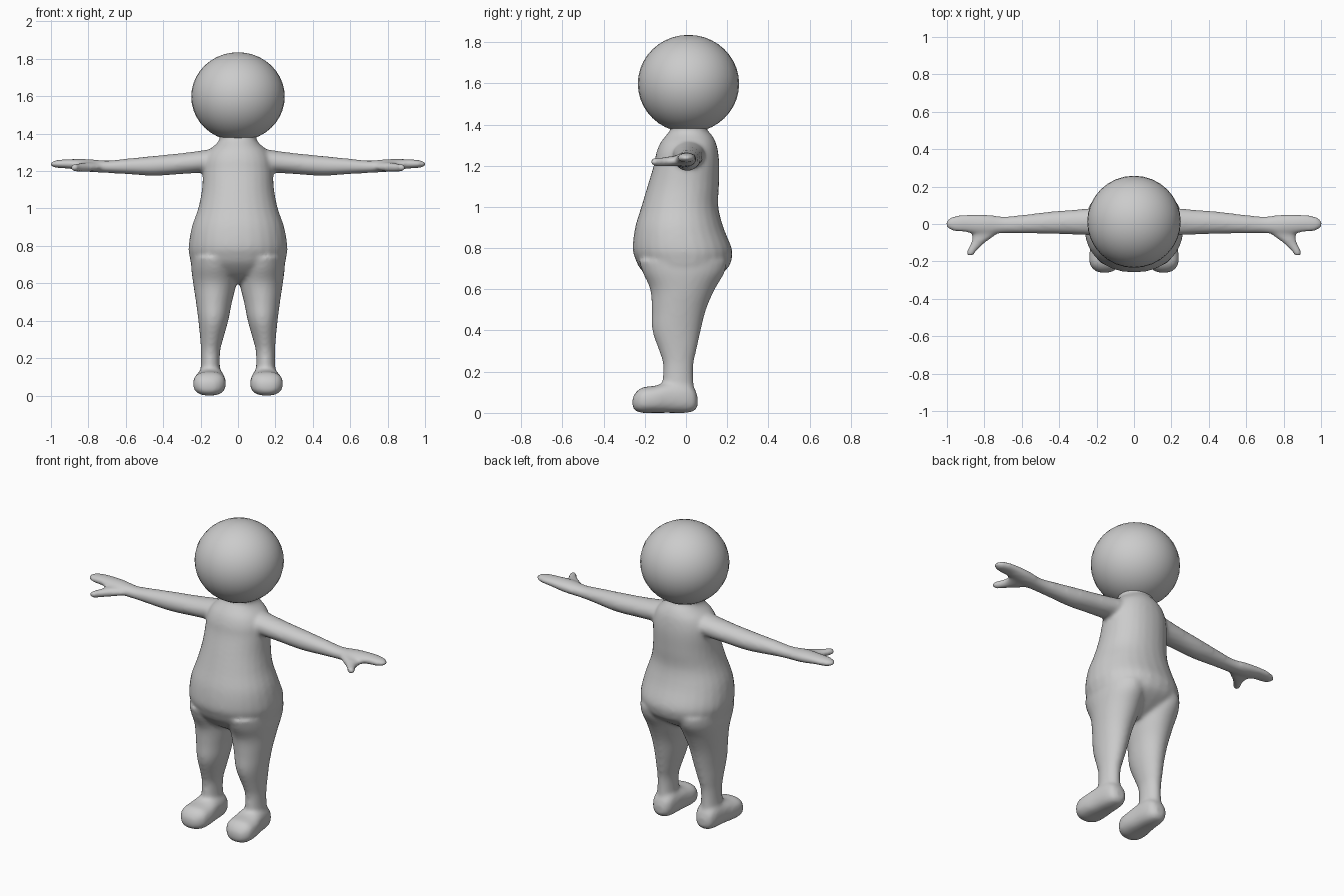
import bpy, bmesh, math


def spline(rows, steps=4):
    """Smoothly resample rows of numbers (Catmull-Rom)."""
    out = []
    for i in range(len(rows) - 1):
        a, b = rows[max(i - 1, 0)], rows[i]
        c, d = rows[i + 1], rows[min(i + 2, len(rows) - 1)]
        for k in range(steps):
            t = k / steps
            out.append([0.5 * (2*q + (r - p)*t + (2*p - 5*q + 4*r - s)*t*t
                               + (3*q - p - 3*r + s)*t**3)
                        for p, q, r, s in zip(a, b, c, d)])
    return out + [list(rows[-1])]


def loft(bm, axis, rows, side=1, power=2.0, n=28):
    """Closed tube along an axis; each row = position, low/high of the other two axes."""
    rings = []
    for t, a0, a1, b0, b1 in spline(rows):
        ring = []
        for i in range(n):
            ang = 2 * math.pi * i / n
            c, s = math.cos(ang), math.sin(ang)
            a = (a0 + a1) / 2 + (a1 - a0) / 2 * math.copysign(abs(c) ** (2 / power), c)
            b = (b0 + b1) / 2 + (b1 - b0) / 2 * math.copysign(abs(s) ** (2 / power), s)
            co = [a, b]
            co.insert(axis, t)
            ring.append(bm.verts.new((co[0] * side, co[1], co[2])))
        rings.append(ring)
    faces = [bm.faces.new(rings[0]), bm.faces.new(rings[-1])]
    for p, q in zip(rings, rings[1:]):
        for i in range(n):
            j = (i + 1) % n
            faces.append(bm.faces.new((p[i], p[j], q[j], q[i])))
    bmesh.ops.recalc_face_normals(bm, faces=faces)


# z, half width, front y, back y
torso = [(0.60, 0.07, -0.08, 0.05), (0.64, 0.17, -0.16, 0.12),
         (0.70, 0.245, -0.222, 0.20), (0.75, 0.26, -0.247, 0.223),
         (0.80, 0.264, -0.259, 0.222), (0.90, 0.247, -0.247, 0.182),
         (1.00, 0.213, -0.217, 0.157), (1.10, 0.193, -0.187, 0.16),
         (1.20, 0.187, -0.157, 0.162), (1.26, 0.18, -0.145, 0.157),
         (1.31, 0.155, -0.125, 0.146), (1.35, 0.112, -0.095, 0.125),
         (1.38, 0.098, -0.075, 0.10), (1.44, 0.12, -0.09, 0.11)]
# z, inner x, outer x, front y, back y
leg = [(0.74, 0.0, 0.25, -0.23, 0.20), (0.68, 0.002, 0.25, -0.21, 0.187),
       (0.60, 0.008, 0.24, -0.174, 0.14), (0.50, 0.032, 0.225, -0.166, 0.097),
       (0.40, 0.052, 0.212, -0.164, 0.072), (0.30, 0.08, 0.202, -0.13, 0.05),
       (0.24, 0.095, 0.198, -0.112, 0.037), (0.16, 0.097, 0.199, -0.113, 0.036),
       (0.06, 0.09, 0.205, -0.12, 0.045)]
# y, inner x, outer x, bottom z, top z
foot = [(0.056, 0.12, 0.17, 0.03, 0.08), (0.04, 0.096, 0.197, 0.01, 0.12),
        (0.0, 0.08, 0.212, 0.0, 0.15), (-0.08, 0.072, 0.224, 0.0, 0.15),
        (-0.15, 0.065, 0.238, 0.0, 0.132), (-0.21, 0.07, 0.238, 0.0, 0.124),
        (-0.245, 0.098, 0.215, 0.01, 0.098), (-0.26, 0.13, 0.185, 0.03, 0.07)]
# x, front y, back y, bottom z, top z
arm = [(0.08, -0.075, 0.10, 1.19, 1.33), (0.18, -0.065, 0.09, 1.192, 1.312),
       (0.30, -0.057, 0.078, 1.184, 1.296), (0.45, -0.053, 0.066, 1.175, 1.281),
       (0.60, -0.05, 0.048, 1.184, 1.266), (0.70, -0.05, 0.041, 1.19, 1.256),
       (0.80, -0.057, 0.051, 1.196, 1.264), (0.90, -0.045, 0.05, 1.212, 1.264),
       (0.96, -0.04, 0.043, 1.216, 1.26), (0.99, -0.028, 0.03, 1.222, 1.253),
       (1.004, -0.012, 0.014, 1.23, 1.247)]
# y, inner x, outer x, bottom z, top z
thumb = [(-0.02, 0.70, 0.88, 1.20, 1.25), (-0.06, 0.74, 0.868, 1.197, 1.247),
         (-0.10, 0.795, 0.872, 1.196, 1.243), (-0.14, 0.838, 0.892, 1.197, 1.24),
         (-0.16, 0.853, 0.895, 1.199, 1.238), (-0.172, 0.865, 0.888, 1.208, 1.23)]

# Body: torso, legs, feet, arms and thumbs fused into one skin
bm = bmesh.new()
loft(bm, 2, [(z, -w, w, f, b) for z, w, f, b in torso], power=2.15)
for side in (1, -1):
    loft(bm, 2, leg, side)
    loft(bm, 1, foot, side, power=2.5)
    loft(bm, 0, arm, side)
    loft(bm, 1, thumb, side)
mesh = bpy.data.meshes.new("body")
bm.to_mesh(mesh)
bm.free()
body = bpy.data.objects.new("body", mesh)
bpy.context.collection.objects.link(body)
remesh = body.modifiers.new("fuse", 'REMESH')
remesh.mode = 'VOXEL'
remesh.voxel_size = 0.011
remesh.use_smooth_shade = True
smooth = body.modifiers.new("soften", 'SMOOTH')
smooth.factor = 0.5
smooth.iterations = 8

# Head: slightly flattened ball
bpy.ops.mesh.primitive_uv_sphere_add(segments=32, ring_count=20, radius=1,
                                     location=(0, 0.012, 1.598))
head = bpy.context.object
head.name = "head"
head.scale = (0.25, 0.246, 0.237)
bpy.ops.object.shade_smooth()
